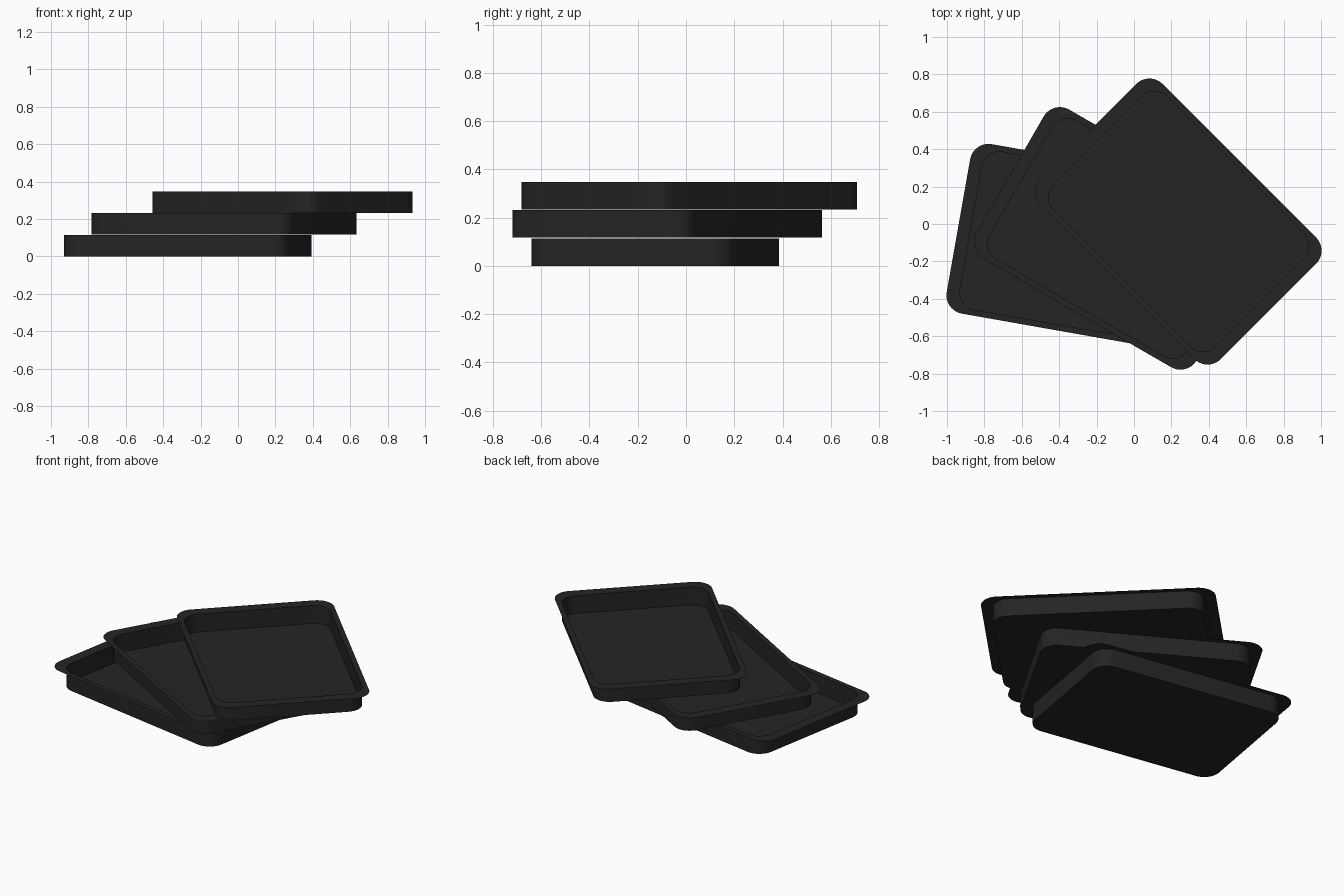
import bpy, bmesh, math

if "Cube" in bpy.data.objects:
    bpy.data.objects.remove(bpy.data.objects["Cube"])

SEGMENTS = 10
HEIGHT = 0.114

metal = bpy.data.materials.new("dark_metal")
metal.diffuse_color = (0.018, 0.018, 0.018, 1)
metal.use_nodes = True
metal.node_tree.nodes["Principled BSDF"].inputs["Base Color"].default_value = metal.diffuse_color


def rounded_ring(bm, hx, hy, r, z):
    """Counter-clockwise loop of vertices around a rounded rectangle."""
    ring = []
    for k, (sx, sy) in enumerate([(1, 1), (-1, 1), (-1, -1), (1, -1)]):
        for i in range(SEGMENTS + 1):
            a = math.pi / 2 * (k + i / SEGMENTS)
            ring.append(bm.verts.new((sx * (hx - r) + r * math.cos(a),
                                      sy * (hy - r) + r * math.sin(a), z)))
    return ring


def bridge(bm, outer, inner):
    n = len(outer)
    for i in range(n):
        j = (i + 1) % n
        bm.faces.new((outer[i], outer[j], inner[j], inner[i]))


def tray(name, x, y, z, degrees):
    bm = bmesh.new()
    # Flat flange, upright wall and floor as one thin sheet
    lip = rounded_ring(bm, 0.68, 0.46, 0.10, HEIGHT)
    top = rounded_ring(bm, 0.612, 0.428, 0.096, HEIGHT)
    base = rounded_ring(bm, 0.612, 0.428, 0.096, 0)
    bridge(bm, lip, top)
    bridge(bm, top, base)
    bm.faces.new(base)
    mesh = bpy.data.meshes.new(name)
    bm.to_mesh(mesh)
    bm.free()
    mesh.materials.append(metal)
    obj = bpy.data.objects.new(name, mesh)
    bpy.context.collection.objects.link(obj)
    obj.location = (x, y, z)
    obj.rotation_euler.z = math.radians(degrees)
    bpy.ops.object.select_all(action='DESELECT')
    obj.select_set(True)
    bpy.context.view_layer.objects.active = obj
    bpy.ops.object.shade_smooth_by_angle(angle=math.radians(30))


# Fanned stack of three trays
tray("bottom_tray", -0.269, -0.127, 0.0, -10)
tray("middle_tray", -0.074, -0.077, 0.118, -30)
tray("top_tray", 0.238, 0.013, 0.233, -45)
